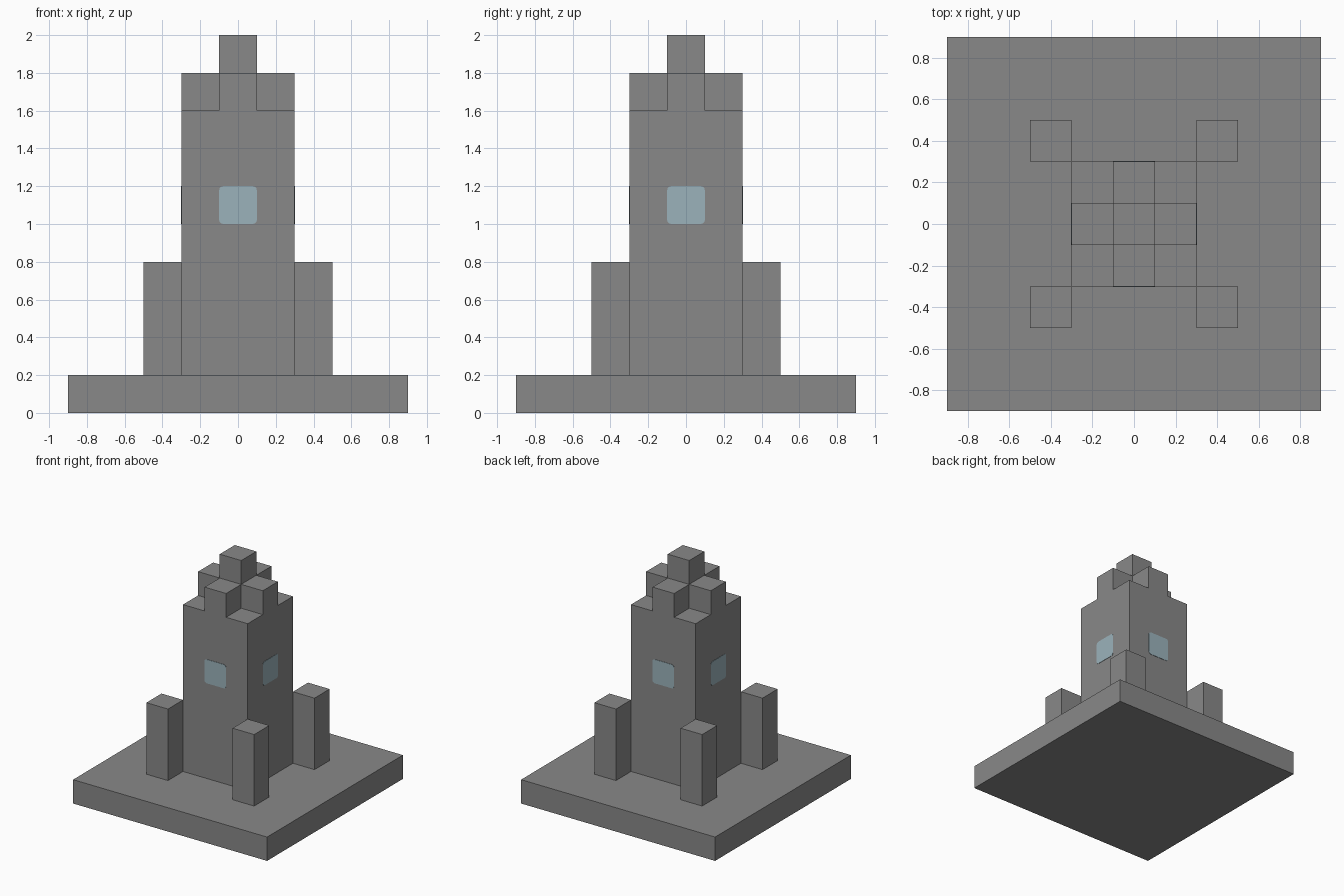
import bpy
import bmesh
from math import pi
from mathutils import Matrix

cube = bpy.data.objects.get("Cube")
if cube:
    bpy.data.objects.remove(cube, do_unlink=True)


def make_material(name, rgb):
    mat = bpy.data.materials.new(name)
    mat.use_nodes = True
    color = (*rgb, 1.0)
    mat.diffuse_color = color
    mat.node_tree.nodes["Principled BSDF"].inputs["Base Color"].default_value = color
    return mat


stone = make_material("grey stone", (0.25, 0.25, 0.25))
glass = make_material("pale blue glass", (0.33, 0.45, 0.50))


def finish(name, bm, mat):
    mesh = bpy.data.meshes.new(name)
    bm.to_mesh(mesh)
    bm.free()
    mesh.materials.append(mat)
    obj = bpy.data.objects.new(name, mesh)
    bpy.context.collection.objects.link(obj)
    return obj


def block(name, x, y, width, bottom, top):
    """Square stone block between two heights."""
    bm = bmesh.new()
    place = (Matrix.Translation((x, y, (bottom + top) / 2))
             @ Matrix.Diagonal((width, width, top - bottom, 1)))
    bmesh.ops.create_cube(bm, size=1, matrix=place)
    return finish(name, bm, stone)


def window(name, turn):
    """Thin pane with rounded corners, lying on one tower wall."""
    bm = bmesh.new()
    place = Matrix.Translation((0, -0.3, 1.1)) @ Matrix.Diagonal((0.2, 0.006, 0.2, 1))
    bmesh.ops.create_cube(bm, size=1, matrix=place)
    corners = [e for e in bm.edges
               if abs(e.verts[0].co.y - e.verts[1].co.y) > 0.001]
    bmesh.ops.bevel(bm, geom=corners, offset=0.022, segments=3,
                    profile=0.5, affect='EDGES')
    bmesh.ops.rotate(bm, verts=bm.verts, matrix=Matrix.Rotation(turn, 3, 'Z'))
    return finish(name, bm, glass)


# Base slab and central shaft
block("base_slab", 0, 0, 1.8, 0, 0.2)
block("tower_shaft", 0, 0, 0.6, 0.2, 1.6)

# Four pillars touching the shaft's corners
for fb, y in (("front", -0.4), ("back", 0.4)):
    for lr, x in (("right", -0.4), ("left", 0.4)):
        block(f"{fb}_{lr}_pillar", x, y, 0.2, 0.2, 0.8)

# Cross-shaped crown: a tall centre with a merlon and a window on each side
block("crown_centre", 0, 0, 0.2, 1.6, 2.0)
for i, (side, x, y) in enumerate((("front", 0, -0.2), ("left", 0.2, 0),
                                  ("back", 0, 0.2), ("right", -0.2, 0))):
    block(f"{side}_merlon", x, y, 0.2, 1.6, 1.8)
    window(f"{side}_window", i * pi / 2)
